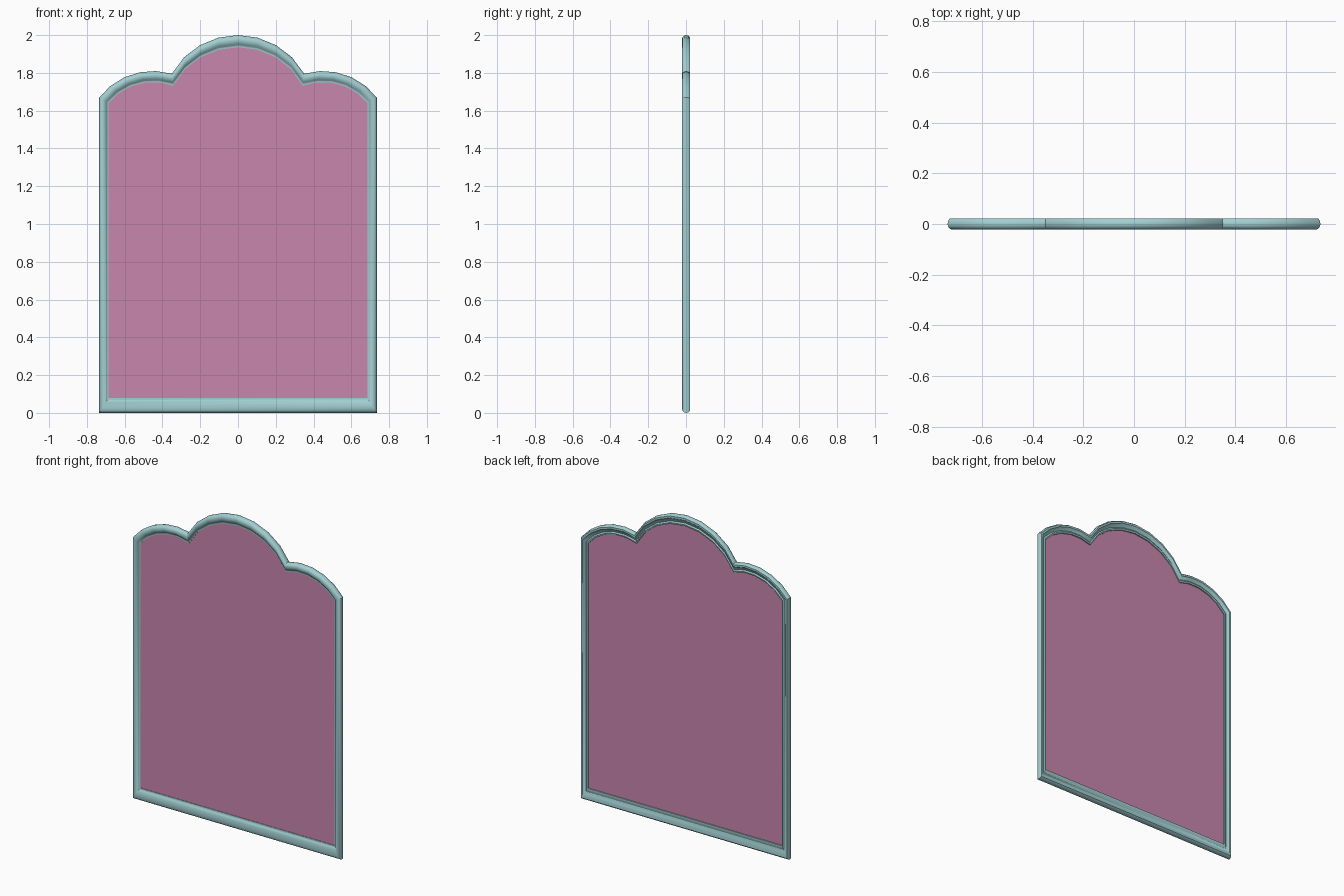
import bpy, bmesh, math

if "Cube" in bpy.data.objects:
    bpy.data.objects.remove(bpy.data.objects["Cube"])


def material(name, rgb):
    m = bpy.data.materials.new(name)
    m.diffuse_color = (*rgb, 1)
    m.use_nodes = True
    m.node_tree.nodes["Principled BSDF"].inputs["Base Color"].default_value = m.diffuse_color
    return m


def arc(cx, cz, r, x0, x1, n):
    # points on the upper part of a circle, spaced evenly by angle
    a0, a1 = math.acos((x0 - cx) / r), math.acos((x1 - cx) / r)
    return [(cx + r * math.cos(a0 + (a1 - a0) * i / n),
             cz + r * math.sin(a0 + (a1 - a0) * i / n)) for i in range(n + 1)]


def outline(half, base, notch, lobe_top, lobe_r, top, mid_r):
    # right half from the bottom corner over the crest, then mirrored
    side = arc(0.45, lobe_top - lobe_r, lobe_r, half, notch, 5)
    crest = arc(0, top - mid_r, mid_r, notch, 0, 4)
    right = [(half, base)] + side + crest[1:]
    return right + [(-x, z) for x, z in reversed(right[:-1])]


def make_object(name, bm, mat):
    bmesh.ops.recalc_face_normals(bm, faces=bm.faces)
    me = bpy.data.meshes.new(name)
    bm.to_mesh(me)
    bm.free()
    ob = bpy.data.objects.new(name, me)
    bpy.context.collection.objects.link(ob)
    me.materials.append(mat)
    bpy.context.view_layer.objects.active = ob
    ob.select_set(True)
    bpy.ops.object.shade_smooth_by_angle(angle=math.radians(35))
    ob.select_set(False)
    return ob


outer = outline(0.735, 0.0, 0.35, 1.81, 0.36, 2.0, 0.406)
inner = outline(0.685, 0.078, 0.343, 1.752, 0.306, 1.936, 0.398)

# moulded frame: cross-section (share of the width, depth), rounded front, channelled back
section = [(0, 0), (0.04, -0.01), (0.15, -0.018), (0.32, -0.022), (0.52, -0.021),
           (0.7, -0.016), (0.83, -0.008), (0.9, -0.006), (1, -0.006),
           (1, 0.012), (0.85, 0.014), (0.7, 0.009), (0.5, 0.014),
           (0.35, 0.021), (0.15, 0.021), (0.04, 0.012)]
bm = bmesh.new()
rings = [[bm.verts.new((a[0] + (b[0] - a[0]) * t, y, a[1] + (b[1] - a[1]) * t))
          for t, y in section] for a, b in zip(outer, inner)]
k = len(section)
for i, ring in enumerate(rings):
    nxt = rings[(i + 1) % len(rings)]
    for j in range(k):
        bm.faces.new((ring[j], ring[(j + 1) % k], nxt[(j + 1) % k], nxt[j]))
make_object("frame", bm, material("frame_teal", (0.36, 0.62, 0.64)))

# thin panel held inside the frame
bm = bmesh.new()
face = bm.faces.new([bm.verts.new((x * 1.005, -0.003, 0.9 + (z - 0.9) * 1.005))
                     for x, z in inner])
ext = bmesh.ops.extrude_face_region(bm, geom=[face], use_keep_orig=True)
for v in ext["geom"]:
    if isinstance(v, bmesh.types.BMVert):
        v.co.y = 0.005
make_object("panel", bm, material("panel_pink", (0.58, 0.24, 0.43)))
